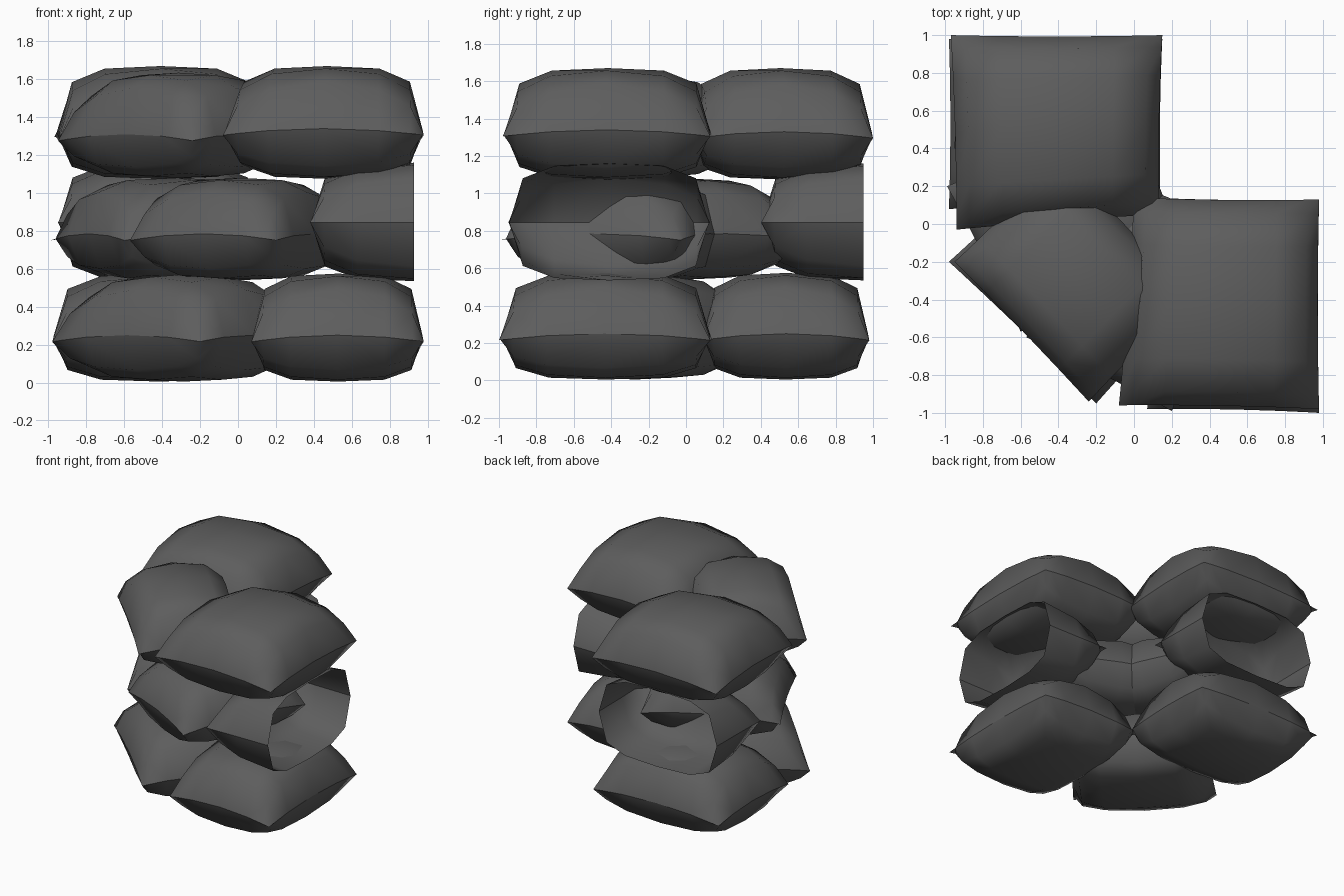
import bpy, bmesh

if "Cube" in bpy.data.objects:
    bpy.data.objects.remove(bpy.data.objects["Cube"])

STEPS = [-1, -0.87, -0.55, 0, 0.55, 0.87, 1]
SWELL = {0: 1.0, 0.55: 0.96, 0.87: 0.75, 1: 0.0}

cloth = bpy.data.materials.new("dark_cloth")
cloth.diffuse_color = (0.11, 0.11, 0.11, 1)
cloth.use_nodes = True
cloth.node_tree.nodes["Principled BSDF"].inputs["Base Color"].default_value = cloth.diffuse_color


def bag(name, corners, seam, up, down, cut=False):
    """Pillow between four seam corners; cut keeps only the first half, open."""
    (ax, ay), (bx, by), (cx, cy), (dx, dy) = corners
    us = [u for u in STEPS if u <= 0] if cut else STEPS
    bm = bmesh.new()
    for sign, height in ((1, up), (-1, down)):
        rows = []
        for u in us:
            row = []
            for v in STEPS:
                # seam edges pull in slightly between the corner tips
                s = (1 + u * (1 - 0.015 * (1 - v * v))) / 2
                t = (1 + v * (1 - 0.015 * (1 - u * u))) / 2
                x = (ax * (1 - s) + bx * s) * (1 - t) + (dx * (1 - s) + cx * s) * t
                y = (ay * (1 - s) + by * s) * (1 - t) + (dy * (1 - s) + cy * s) * t
                corner = (u * v) ** 2
                swell = SWELL[abs(u)] * SWELL[abs(v)] * (1 - 0.45 * corner)
                z = seam + sign * height * swell - (0 if cut else 0.035 * corner)
                row.append(bm.verts.new((x, y, z)))
            rows.append(row)
        for r0, r1 in zip(rows, rows[1:]):
            for j in range(len(STEPS) - 1):
                bm.faces.new((r0[j], r1[j], r1[j + 1], r0[j + 1]))
        # the seam stays a sharp crease
        for e in bm.edges:
            if e.is_boundary:
                e.smooth = False
    bmesh.ops.remove_doubles(bm, verts=bm.verts, dist=0.0005)
    bmesh.ops.recalc_face_normals(bm, faces=bm.faces)
    mesh = bpy.data.meshes.new(name)
    bm.to_mesh(mesh)
    bm.free()
    mesh.materials.append(cloth)
    obj = bpy.data.objects.new(name, mesh)
    bpy.context.collection.objects.link(obj)
    bpy.ops.object.select_all(action='DESELECT')
    obj.select_set(True)
    bpy.context.view_layer.objects.active = obj
    bpy.ops.object.shade_smooth_by_angle(angle=1.15, keep_sharp_edges=True)


# Bottom layer: two straight bags and a diagonal corner bag
bag("bottom_right_bag", [(0.07, -0.98), (0.98, -1.0), (0.98, 0.13), (0.08, 0.14)], 0.25, 0.325, 0.245)
bag("bottom_back_bag", [(-0.98, 0.08), (0.14, 0.09), (0.15, 0.98), (-0.98, 0.98)], 0.25, 0.325, 0.245)
bag("bottom_corner_bag", [(-0.98, -0.20), (-0.20, -0.95), (0.38, -0.34), (-0.36, 0.40)], 0.25, 0.32, 0.245)

# Middle layer: two turned bags crossing at the corner, open half bags at the ends
turned = [(-0.57, -0.60), (0.20, -0.99), (0.63, -0.03), (-0.20, 0.30)]
bag("middle_right_bag", turned, 0.785, 0.295, 0.245)
bag("middle_back_bag", [(y, x) for x, y in turned], 0.785, 0.295, 0.245)
half = [(0.38, -0.95), (1.48, -0.95), (1.48, 0.13), (0.38, 0.13)]
bag("right_half_bag", half, 0.845, 0.315, 0.31, cut=True)
bag("back_half_bag", [(y, x + 0.02) for x, y in half], 0.845, 0.315, 0.31, cut=True)

# Top layer
bag("top_right_bag", [(-0.08, -0.96), (0.98, -0.98), (0.98, 0.13), (0.0, 0.14)], 1.34, 0.33, 0.265)
bag("top_back_bag", [(-0.94, -0.03), (0.13, 0.05), (0.15, 1.0), (-0.97, 1.0)], 1.33, 0.34, 0.255)
bag("top_corner_bag", [(-0.95, -0.20), (-0.24, -0.94), (0.32, -0.38), (-0.39, 0.36)], 1.31, 0.325, 0.23)
